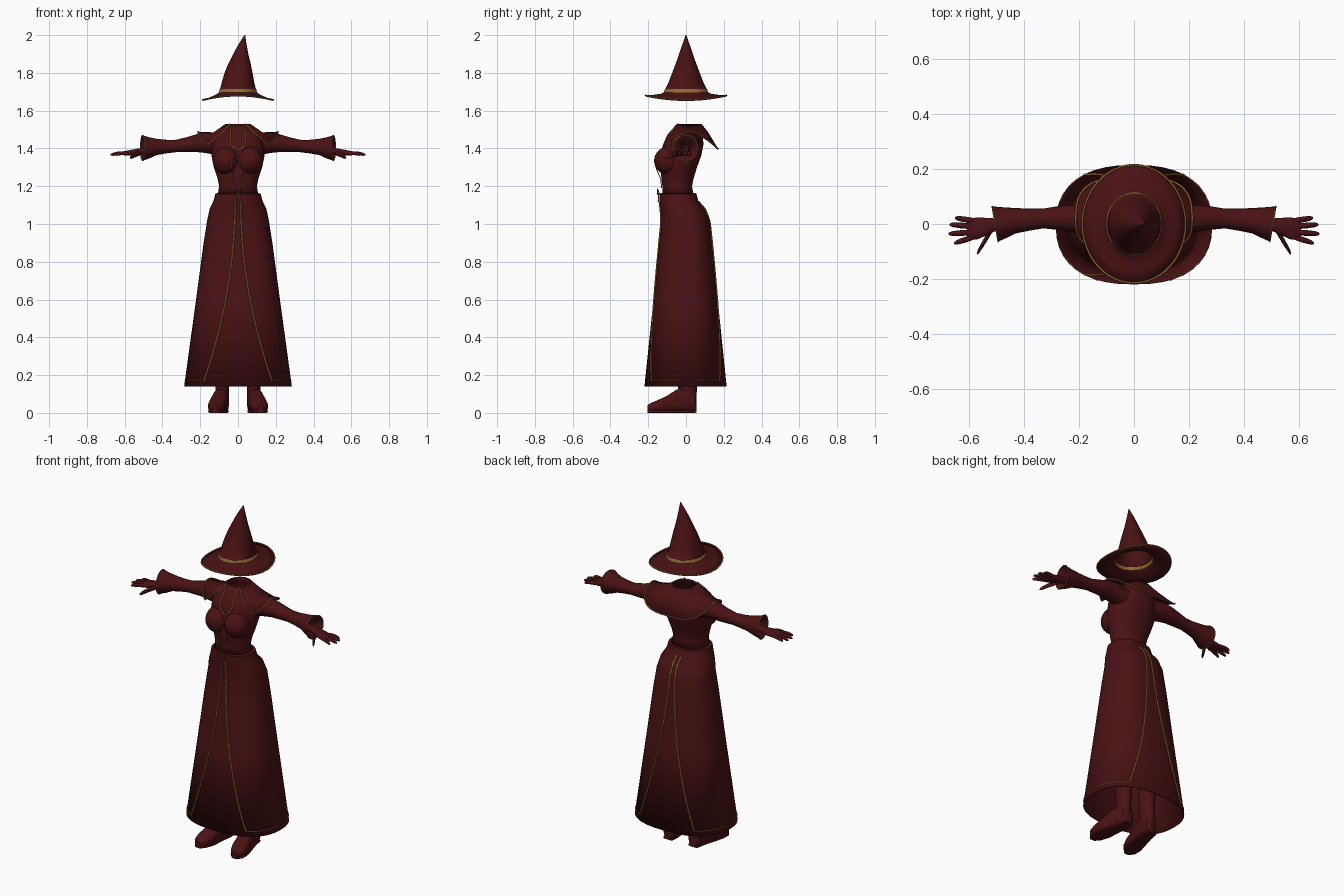
import bpy, bmesh, math
from mathutils import Vector

cube = bpy.data.objects.get("Cube")
if cube:
    bpy.data.objects.remove(cube, do_unlink=True)


def material(name, rgb):
    m = bpy.data.materials.new(name)
    m.use_nodes = True
    m.diffuse_color = (*rgb, 1)
    bsdf = m.node_tree.nodes["Principled BSDF"]
    bsdf.inputs["Base Color"].default_value = (*rgb, 1)
    bsdf.inputs["Roughness"].default_value = 0.8
    return m


RED = material("dark red cloth", (0.07, 0.006, 0.007))
GOLD = material("gold trim", (0.3, 0.14, 0.035))


def spow(v, e):
    return math.copysign(abs(v) ** e, v)


def oval(center, ru, rv, axis="z", p=2.0, n=40, tilt=0.0):
    """Superellipse ring across an axis; tilt shears the ring along that axis."""
    pts = []
    for i in range(n):
        t = math.tau * i / n
        u, v = ru * spow(math.cos(t), 2 / p), rv * spow(math.sin(t), 2 / p)
        off = {"x": (tilt * u, u, v), "y": (u, tilt * v, v), "z": (u, v, tilt * u)}[axis]
        pts.append(Vector(center) + Vector(off))
    return pts


def loft(name, rings, cap=(False, False), closed=True, gold=(), mirror=False, thick=0, angle=40):
    bm = bmesh.new()
    rows = [[bm.verts.new(p) for p in r] for r in rings]
    n = len(rows[0])
    for k, (a, b) in enumerate(zip(rows, rows[1:])):
        for i in range(n if closed else n - 1):
            j = (i + 1) % n
            bm.faces.new((a[i], a[j], b[j], b[i])).material_index = int(k in gold)
    for use, row in zip(cap, (rows[0], rows[-1])):
        if use:
            bm.faces.new(row)
    bmesh.ops.recalc_face_normals(bm, faces=bm.faces)
    me = bpy.data.meshes.new(name)
    bm.to_mesh(me)
    bm.free()
    me.materials.append(RED)
    me.materials.append(GOLD)
    me.shade_smooth()
    me.set_sharp_from_angle(angle=math.radians(angle))
    ob = bpy.data.objects.new(name, me)
    bpy.context.collection.objects.link(ob)
    if thick:
        s = ob.modifiers.new("thickness", "SOLIDIFY")
        s.thickness, s.offset = thick, -1
    if mirror:
        ob.modifiers.new("mirror", "MIRROR")
    return ob


def trim(name, pts, r=0.004, cyclic=False):
    cu = bpy.data.curves.new(name, "CURVE")
    cu.dimensions = "3D"
    cu.bevel_depth, cu.bevel_resolution = r, 1
    sp = cu.splines.new("POLY")
    sp.points.add(len(pts) - 1)
    for q, p in zip(sp.points, pts):
        q.co = (*p, 1)
    sp.use_cyclic_u = cyclic
    cu.materials.append(GOLD)
    ob = bpy.data.objects.new(name, cu)
    bpy.context.collection.objects.link(ob)


# Garment sections: height, half width, front y, back y
def garment_ring(s, p):
    z, w, f, b = s
    return oval((0, (f + b) / 2, z), w, (b - f) / 2, p=p)


def section_at(secs, z):
    for a, b in zip(secs, secs[1:]):
        if a[0] >= z >= b[0]:
            k = (a[0] - z) / (a[0] - b[0])
            return [u + (v - u) * k for u, v in zip(a, b)]


def on_surface(secs, p, x, z, side):
    _, w, f, b = section_at(secs, z)
    depth = (b - f) / 2 * max(0, 1 - abs(x / w) ** p) ** (1 / p)
    return Vector((x, (f + b) / 2 + side * (depth + 0.001), z))


# Skirt with curved trims on front and back and a hem line
SKIRT = [(1.165, .105, -.13, .045), (1.16, .12, -.14, .055), (1.12, .13, -.14, .065),
         (1.08, .15, -.135, .1), (1.02, .163, -.13, .125), (.9, .182, -.142, .138),
         (.6, .222, -.172, .168), (.14, .285, -.22, .215)]
loft("skirt", [garment_ring(s, 2.4) for s in SKIRT], thick=.006)
for side, where in ((-1, "front"), (1, "back")):
    for sx, hand in ((1, "left"), (-1, "right")):
        path = []
        for i in range(25):
            k = i / 24
            path.append(on_surface(SKIRT, 2.4, sx * (.015 + .165 * k * k), 1.12 - .95 * k, side))
        trim(f"skirt_trim_{where}_{hand}", path, .005)
        hem = [on_surface(SKIRT, 2.4, sx * (.18 + .1 * i / 12), .17, side) for i in range(13)]
        trim(f"hem_trim_{where}_{hand}", hem, .0025)

# Bodice
BODICE = [(1.53, .06, -.05, .075), (1.5, .09, -.075, .085), (1.47, .125, -.1, .09),
          (1.42, .138, -.12, .092), (1.36, .14, -.13, .08), (1.3, .128, -.135, .058),
          (1.24, .108, -.13, .04), (1.2, .1, -.125, .032), (1.15, .108, -.125, .04)]
loft("bodice", [garment_ring(s, 2.2) for s in BODICE], thick=.004)
bust = []
for i in range(1, 16):
    a = math.pi * i / 16
    bust.append(oval((.062, -.092, 1.335 + .075 * math.cos(a)), .07 * math.sin(a), .077 * math.sin(a), n=28))
loft("bust", bust, (True, True), mirror=True)

# Neckline loop, bodice lacing and bow
loop = []
for i in range(25):
    t = math.pi * i / 24
    loop.append(on_surface(BODICE, 2.2, -.05 * math.cos(t) * (.75 + .25 * math.sin(t * 2) ** 2),
                           1.515 - .125 * math.sin(t) ** .8, -1))
trim("neckline_trim", loop, .004)
for sx, hand in ((1, "left"), (-1, "right")):
    trim(f"lacing_{hand}", [(sx * .034, -.164, 1.33), (sx * .032, -.156, 1.29),
                            (sx * .026, -.134, 1.24), (sx * .022, -.129, 1.19)], .0025)
    trim(f"bow_{hand}", [(0, -.143, 1.165), (sx * .018, -.15, 1.185), (sx * .012, -.15, 1.155),
                         (0, -.143, 1.165), (sx * .01, -.147, 1.12)], .003)

# Shoulder cape, open at the front
neck, mid, low = [], [], []
for i in range(49):
    t = math.radians(-52 + 284 * i / 48)
    c, s = math.cos(t), math.sin(t)
    neck.append(Vector((.066 * c, .012 + .07 * s, 1.53)))
    mid.append(Vector((.13 * c, .01 + .108 * s, 1.485)))
    sq = spow(s, .7)
    low.append(Vector((.212 * spow(c, .6), .015 + (.155 if s > 0 else .115) * sq,
                       1.49 - .092 * abs(sq) ** 1.6)))
loft("shoulder_cape", [neck, mid, low], closed=False, thick=.005, angle=60)
trim("cape_trim", [neck[0], mid[0]] + low + [mid[-1], neck[-1]], .004)

# Sleeves with flared cuffs: x, y, z, y radius, z radius
ARM = [(.09, .01, 1.42, .06, .06), (.17, .015, 1.43, .056, .054), (.22, .02, 1.428, .05, .047),
       (.27, .022, 1.42, .044, .04), (.33, .02, 1.413, .036, .033), (.38, .016, 1.41, .04, .036),
       (.43, .012, 1.408, .046, .043), (.47, .006, 1.403, .055, .056), (.505, 0, 1.402, .064, .067)]
rings = [oval(a[:3], a[3], a[4], "x", n=28, tilt=.17 * (a[0] > .45)) for a in ARM]
rings += [oval((.5, 0, 1.402), .057, .059, "x", n=28, tilt=.17),
          oval((.45, 0, 1.395), .025, .025, "x", n=28)]
loft("sleeves", rings, (True, True), mirror=True)
for sx, hand in ((1, "left"), (-1, "right")):
    trim(f"cuff_trim_{hand}", [(sx * v.x, v.y, v.z) for v in rings[8]], .003, True)

# Gloved hands
PALM = [(.44, 0, 1.392, .022, .02), (.5, -.002, 1.386, .022, .018), (.53, -.008, 1.382, .03, .017),
        (.57, -.016, 1.377, .04, .015), (.6, -.02, 1.374, .038, .012), (.608, -.02, 1.374, .03, .006)]
loft("palms", [oval(a[:3], a[3], a[4], "x", p=2.4, n=20) for a in PALM], (True, True), mirror=True)


def finger(name, root, tip, r):
    root, tip = Vector(root), Vector(tip)
    rings = []
    for k, w in ((0, .9), (.15, 1), (.55, 1), (.85, .8), (.96, .5), (1, .15)):
        c = root.lerp(tip, k) + Vector((0, 0, .004 * math.sin(math.pi * k)))
        rings.append(oval(c, r * w, r * w, "x", n=10))
    loft(name, rings, (True, True), mirror=True)


for name, y0, tx, ty in (("little", .012, .652, .022), ("ring", -.009, .672, -.002),
                         ("middle", -.03, .676, -.036), ("index", -.048, .655, -.07)):
    finger(f"{name}_fingers", (.585, y0, 1.375), (tx, ty, 1.366), .0105)
finger("thumbs", (.515, -.015, 1.376), (.572, -.108, 1.35), .014)

# Legs and boots
LEG = [(.95, .075, .01, .07, .075), (.5, .08, .01, .05, .055), (.3, .08, .012, .046, .052),
       (.14, .083, .008, .036, .05), (.05, .085, .01, .036, .045)]
loft("legs", [oval((x, y, z), a, b, n=24) for z, x, y, a, b in LEG], (True, True), mirror=True)
# Boot foot: y, x, half width, top height
FOOT = [(.056, .082, .02, .07), (.045, .082, .034, .1), (0, .085, .038, .13), (-.05, .095, .04, .12),
        (-.1, .105, .045, .088), (-.15, .113, .046, .064), (-.185, .118, .036, .05), (-.205, .12, .015, .038)]
loft("boots", [oval((x, y, h / 2 + .003), w, h / 2, "y", p=2.8, n=24) for y, x, w, h in FOOT],
     (True, True), mirror=True)
# Boot soles
SOLE = [(.05, .082, .03), (.0, .085, .036), (-.06, .098, .04), (-.13, .11, .048), (-.18, .118, .04), (-.205, .12, .018)]
loft("boot_soles", [oval((x, y, .008), w, .008, "y", p=5, n=20) for y, x, w in SOLE],
     (True, True), mirror=True)


# Pointed hat with a saddle-shaped brim and gold band
def brim(rx, ry, z, sag):
    pts = oval((0, 0, z), rx, ry, n=48)
    for p in pts:
        p.z -= sag * ((p.x / rx) ** 2 - (p.y / ry) ** 2)
    return pts


edge = brim(.188, .215, 1.669, .012)
hat = [edge, brim(.15, .17, 1.677, .007), brim(.115, .13, 1.688, .002), brim(.101, .117, 1.697, 0),
       brim(.097, .112, 1.714, 0)]
CONE = [(1.716, 0, .094, .109), (1.75, 0, .086, .092), (1.8, .003, .074, .073), (1.84, .007, .062, .058),
        (1.88, .012, .047, .043), (1.92, .018, .033, .03), (1.96, .026, .018, .016), (2.0, .036, .002, .002)]
hat += [oval((x, 0, z), a, b, n=48) for z, x, a, b in CONE]
loft("hat", hat, (False, True), gold=(3,), thick=.006)
trim("brim_trim", edge, .004, True)
